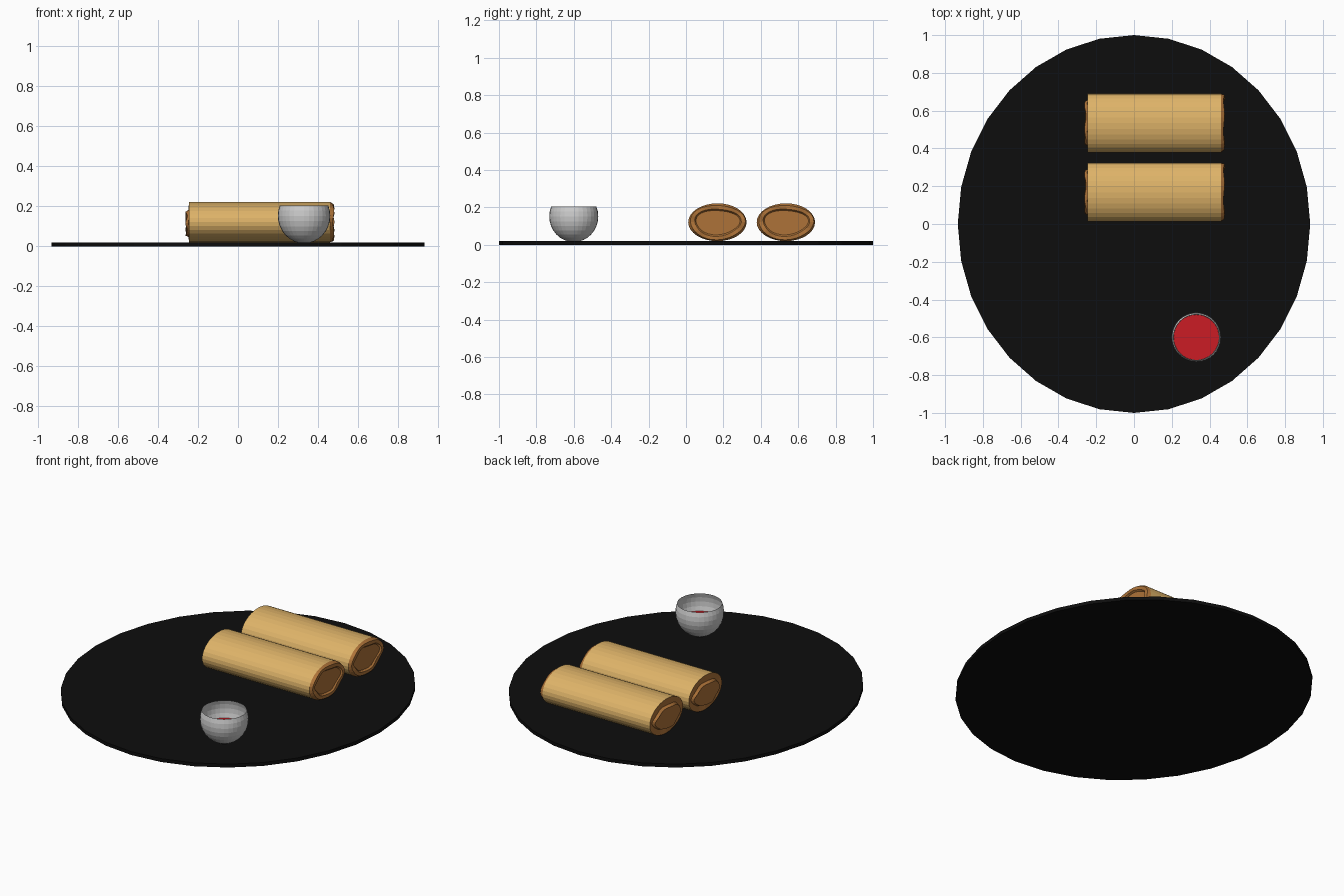
import bpy, bmesh, math

if "Cube" in bpy.data.objects:
    bpy.data.objects.remove(bpy.data.objects["Cube"])


def material(name, rgb):
    m = bpy.data.materials.new(name)
    m.diffuse_color = (*rgb, 1)
    m.use_nodes = True
    m.node_tree.nodes["Principled BSDF"].inputs["Base Color"].default_value = m.diffuse_color
    return m


BLACK = material("black", (0.004, 0.004, 0.004))
PASTRY = material("pastry", (0.73, 0.45, 0.14))
CRUST = material("crust", (0.42, 0.17, 0.04))
RED = material("red", (0.6, 0.012, 0.018))


def finish(bm, name, mat=None, loc=(0, 0, 0), recalc=True):
    if recalc:
        bmesh.ops.recalc_face_normals(bm, faces=bm.faces[:])
    me = bpy.data.meshes.new(name)
    bm.to_mesh(me)
    bm.free()
    ob = bpy.data.objects.new(name, me)
    ob.location = loc
    bpy.context.collection.objects.link(ob)
    if mat:
        me.materials.append(mat)
    return ob


def ellipse_stack(rings, n, cap_last):
    """Skin ellipses along x; each ring is (x, ry, rz, z offset, wobble)."""
    bm = bmesh.new()
    loops = []
    for x, ry, rz, dz, wob in rings:
        loop = []
        for i in range(n):
            a = 2 * math.pi * i / n
            k = 1 + wob * math.sin(3 * a + 0.6)
            loop.append(bm.verts.new((x + 0.1 * wob * math.cos(5 * a),
                                      k * ry * math.cos(a), k * rz * math.sin(a) + dz)))
        loops.append(loop)
    for p, q in zip(loops, loops[1:]):
        for i in range(n):
            j = (i + 1) % n
            bm.faces.new((p[i], p[j], q[j], q[i]))
    if cap_last:
        bm.faces.new(loops[-1])
    return bm


# Oval plate
bm = bmesh.new()
bmesh.ops.create_cone(bm, cap_ends=True, segments=32, radius1=1, radius2=1, depth=0.02)
bmesh.ops.scale(bm, vec=(0.933, 1, 1), verts=bm.verts)
finish(bm, "plate", BLACK, (0, 0, 0.01))

# Two rolls, each a wrapper with folded ends
RY, RZ = 0.156, 0.101
for n, y in enumerate((0.168, 0.534), 1):
    at = (0, y, 0.121)
    finish(ellipse_stack([(-0.245, RY, RZ, 0, 0), (0.46, RY, RZ, 0, 0)], 32, False),
           f"roll_wrapper_{n}", PASTRY, at)
    # left end: flat fold with a raised flap
    finish(ellipse_stack([(-0.245, RY, RZ, 0, 0),
                          (-0.243, 0.122, 0.068, -0.004, 0.05),
                          (-0.258, 0.115, 0.06, -0.006, 0.05)], 32, True),
           f"roll_left_end_{n}", CRUST, at)
    # right end: folded rim around a sunken flap
    finish(ellipse_stack([(0.46, RY, RZ, 0, 0),
                          (0.477, 0.147, 0.092, 0, 0.03),
                          (0.477, 0.124, 0.073, 0, 0.05),
                          (0.468, 0.117, 0.065, 0, 0.05)], 32, True),
           f"roll_right_end_{n}", CRUST, at)

# Sauce cup: sphere cut off above its widest ring
CUP = (0.33, -0.6, 0.152)
R, H = 0.131, 0.137
bm = bmesh.new()
bmesh.ops.create_uvsphere(bm, u_segments=32, v_segments=16, radius=1)
top = [v for v in bm.verts if v.co.z > 0.45]
bmesh.ops.delete(bm, geom=top, context='VERTS')
bmesh.ops.scale(bm, vec=(R, R, H), verts=bm.verts)
finish(bm, "sauce_cup", None, CUP, recalc=False)

# Sauce surface
bm = bmesh.new()
bmesh.ops.create_circle(bm, cap_ends=True, segments=32, radius=0.12)
finish(bm, "sauce", RED, (CUP[0], CUP[1], 0.1), recalc=False)
